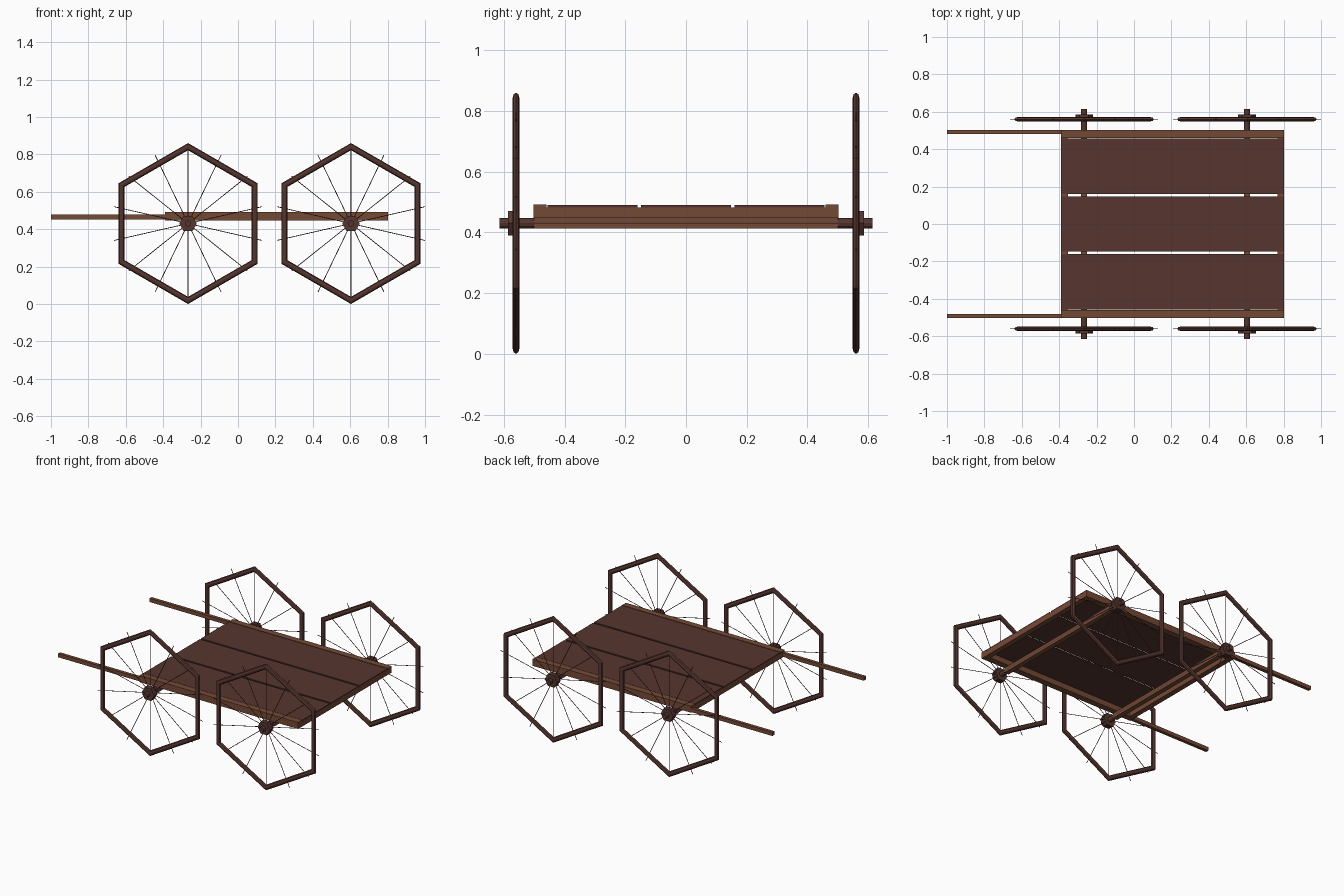
import bpy, bmesh, math
from mathutils import Matrix, Vector

if "Cube" in bpy.data.objects:
    bpy.data.objects.remove(bpy.data.objects["Cube"])


def material(name, rgb):
    m = bpy.data.materials.new(name)
    m.diffuse_color = (*rgb, 1)
    m.use_nodes = True
    m.node_tree.nodes["Principled BSDF"].inputs["Base Color"].default_value = m.diffuse_color
    return m


DARK = material("dark_wood", (0.092, 0.036, 0.028))
BROWN = material("brown_wood", (0.175, 0.068, 0.036))


def finish(name, bm, mat):
    bmesh.ops.recalc_face_normals(bm, faces=bm.faces[:])
    me = bpy.data.meshes.new(name)
    bm.to_mesh(me)
    bm.free()
    me.materials.append(mat)
    ob = bpy.data.objects.new(name, me)
    bpy.context.collection.objects.link(ob)
    return ob


def box(name, x, y, z, mat):
    bm = bmesh.new()
    size = Vector((x[1] - x[0], y[1] - y[0], z[1] - z[0]))
    mid = Vector((x[0] + x[1], y[0] + y[1], z[0] + z[1])) / 2
    bmesh.ops.create_cube(bm, size=1, matrix=Matrix.Translation(mid) @ Matrix.Diagonal((*size, 1)))
    return finish(name, bm, mat)


def rod(name, a, b, r, sides, mat, twist=0):
    a, b = Vector(a), Vector(b)
    d = b - a
    rot = d.to_track_quat('Z', 'Y').to_matrix().to_4x4()
    bm = bmesh.new()
    bmesh.ops.create_cone(bm, cap_ends=True, segments=sides, radius1=r, radius2=r, depth=d.length,
                          matrix=Matrix.Translation((a + b) / 2) @ rot @ Matrix.Rotation(twist, 4, 'Z'))
    return finish(name, bm, mat)


WZ = 0.43            # wheel centre height
WHEEL_X = (-0.267, 0.604)


def rim(name, x, y, major=0.411, minor=0.019, half=0.0115, sides=6, ring=8):
    # hexagonal ring with an oval section, points up and down
    bm = bmesh.new()
    loops = []
    for i in range(sides):
        a = math.pi / 2 + math.tau * i / sides
        loop = []
        for j in range(ring):
            t = math.tau * j / ring
            r = major + minor * math.cos(t)
            loop.append(bm.verts.new((x + r * math.cos(a), y + half * math.sin(t), WZ + r * math.sin(a))))
        loops.append(loop)
    for i in range(sides):
        p, q = loops[i], loops[(i + 1) % sides]
        for j in range(ring):
            k = (j + 1) % ring
            bm.faces.new((p[j], p[k], q[k], q[j]))
    return finish(name, bm, DARK)


# wheels, hubs, spokes, axles
for end, x in zip(("front", "rear"), WHEEL_X):
    rod(end + "_axle", (x, -0.614, WZ), (x, 0.614, WZ), 0.017, 12, DARK)
    box(end + "_axle_beam", (x - 0.0165, x + 0.0165), (-0.5, 0.5), (0.413, 0.447), BROWN)
    for side, s in (("right", -1), ("left", 1)):
        tag = f"{end}_{side}_"
        y = 0.56 * s
        rim(tag + "rim", x, y)
        rod(tag + "hub", (x, 0.549 * s, WZ), (x, 0.586 * s, WZ), 0.047, 6, DARK, math.pi / 2)
        for i in range(14):
            a = math.pi / 2 + math.tau * i / 14
            rod(tag + "spoke", (x, y, WZ),
                (x + 0.406 * math.cos(a), y, WZ + 0.406 * math.sin(a)), 0.002, 6, DARK)

# bed frame: side rails, pulling shafts, end bars
X0, X1 = -0.39, 0.803
for side, s in (("right", -1), ("left", 1)):
    box(side + "_rail", (X0, X1), sorted((0.46 * s, 0.502 * s)), (0.447, 0.491), BROWN)
    box(side + "_shaft", (-1.0, X0), sorted((0.48 * s, 0.502 * s)), (0.452, 0.477), BROWN)
for end, x in (("front", X0), ("rear", X1 - 0.036)):
    box(end + "_bar", (x, x + 0.036), (-0.46, 0.46), (0.447, 0.482), BROWN)

# deck planks
for i in (-1, 0, 1):
    c = 0.3085 * i
    box("deck_plank", (X0, X1), (c - 0.148, c + 0.148), (0.482, 0.49), DARK)
